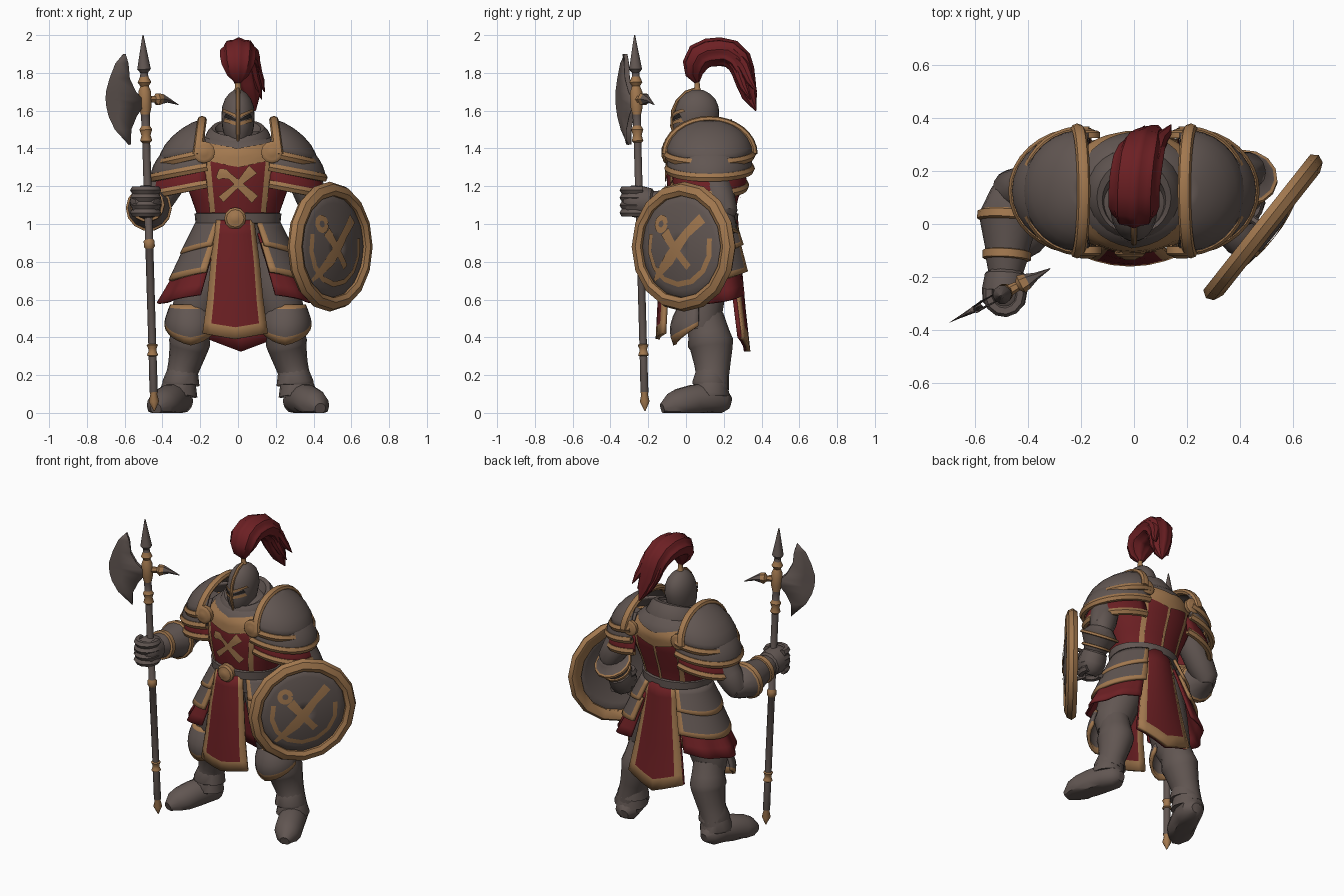
import bpy, bmesh
from math import sin, cos, pi, radians, sqrt
from mathutils import Vector as V

cube = bpy.data.objects.get("Cube")
if cube:
    bpy.data.objects.remove(cube)

STEEL, BRONZE, RED, DARK = range(4)
MATS = []
for label, rgb in (("dark steel", (.12, .093, .084)), ("bronze", (.36, .187, .077)),
                   ("red cloth", (.15, .014, .017)), ("eye slit black", (.02, .017, .016))):
    m = bpy.data.materials.new(label)
    m.use_nodes = True
    m.diffuse_color = (*rgb, 1)
    m.node_tree.nodes["Principled BSDF"].inputs["Base Color"].default_value = (*rgb, 1)
    MATS.append(m)


def span(a, b, n):
    return [a + (b - a) * i / n for i in range(n + 1)]


def surface(name, fn, us, vs, rule=STEEL, thick=0, closed=False, angle=40):
    """Grid skin over fn(u, v); rule is a colour or a function of (u, v)."""
    bm = bmesh.new()
    cols = us[:-1] if closed else us
    grid = [[bm.verts.new(fn(u, v)) for u in cols] for v in vs]
    n = len(cols)
    for j in range(len(vs) - 1):
        for i in range(len(us) - 1):
            k = (i + 1) % n
            f = bm.faces.new((grid[j][i], grid[j][k], grid[j + 1][k], grid[j + 1][i]))
            mid = ((us[i] + us[i + 1]) / 2, (vs[j] + vs[j + 1]) / 2)
            f.material_index = rule(*mid) if callable(rule) else rule
    if closed and not thick:
        for row, v in ((grid[0], vs[0]), (grid[-1], vs[-1])):
            bm.faces.new(row).material_index = rule(0, v) if callable(rule) else rule
    bmesh.ops.recalc_face_normals(bm, faces=bm.faces)
    me = bpy.data.meshes.new(name)
    bm.to_mesh(me)
    bm.free()
    for m in MATS:
        me.materials.append(m)
    ob = bpy.data.objects.new(name, me)
    bpy.context.collection.objects.link(ob)
    if thick:
        mod = ob.modifiers.new("thickness", 'SOLIDIFY')
        mod.thickness, mod.offset = thick, 0
    bpy.ops.object.select_all(action='DESELECT')
    bpy.context.view_layer.objects.active = ob
    ob.select_set(True)
    bpy.ops.object.shade_smooth_by_angle(angle=radians(angle))


def tube(name, pts, n=14, rule=STEEL, ref=(0, 1, 0), squash=1, star=0, floor=False):
    """Tapered tube through (x, y, z, radius) points; squash scales along ref."""
    ref = V(ref)

    def fn(a, k):
        k = int(k)
        t = (V(pts[min(k + 1, len(pts) - 1)][:3]) - V(pts[max(k - 1, 0)][:3])).normalized()
        e = ref.cross(t).normalized()
        r = pts[k][3] * (1 + star * cos(9 * a))
        p = V(pts[k][:3]) + e * cos(a) * r + t.cross(e) * sin(a) * r * squash
        if floor:
            p.z = max(p.z, 0)
        return p
    surface(name, fn, span(0, 2 * pi, n), list(range(len(pts))), rule, closed=True)


def strip(name, pts, place, rule=BRONZE):
    """Flat painted band through (a, b, half width) points, laid on place(a, b)."""
    def fn(u, v):
        k = min(int(v), len(pts) - 2)
        p, q = V(pts[k]), V(pts[k + 1])
        c, d = p.lerp(q, v - k), (q - p).to_2d().normalized()
        return place(c.x - d.y * u * c.z, c.y + d.x * u * c.z)
    surface(name, fn, span(-1, 1, 4), span(0, len(pts) - 1, 6 * (len(pts) - 1)), rule)


def lathe(name, rings, rule=STEEL, n=28, tilt=0):
    """Stack of ellipses: (z, y centre, x radius, y radius); tilt lifts the back."""
    def fn(a, k):
        z, cy, rx, ry = rings[int(k)]
        return V((rx * cos(a), cy + ry * sin(a), z + tilt * sin(a)))
    surface(name, fn, span(0, 2 * pi, n), list(range(len(rings))), rule, closed=True)


# Torso and belt
BODY = [(.9, .09, .19, .15), (1.03, .09, .21, .165), (1.13, .09, .245, .185), (1.27, .11, .295, .215),
        (1.38, .125, .275, .22), (1.44, .135, .21, .19), (1.49, .15, .13, .12)]
lathe("torso", BODY, lambda u, k: RED if 1 < k < 4 else STEEL, 40)
lathe("belt", [(1.0, .09, .21, .17), (1.005, .09, .225, .185), (1.055, .09, .23, .187), (1.06, .09, .21, .17)])


def on_body(side):
    def place(x, z):
        k = max(i for i in range(len(BODY) - 1) if BODY[i][0] <= z)
        _, cy, rx, ry = V(BODY[k]).lerp(V(BODY[k + 1]), (z - BODY[k][0]) / (BODY[k + 1][0] - BODY[k][0]))
        return V((x, cy + side * (ry * sqrt(max(0, 1 - (x / rx) ** 2)) + .008), z))
    return place


for side, word in ((-1, "front"), (1, "back")):
    for s in (1, -1):
        strip(word + "_tunic_stripe", [(s * .135, 1.06, .014), (s * .165, 1.36, .016)], on_body(side))
    strip(word + "_collar_band", [(-.2, 1.39, .045), (0, 1.35, .05), (.2, 1.39, .045)], on_body(side))
strip("back_tunic_seam", [(0, 1.06, .01), (0, 1.34, .01)], on_body(1))
strip("chest_emblem_bar", [(-.09, 1.13, .02), (0, 1.21, .014), (.08, 1.29, .03)], on_body(-1))
strip("chest_emblem_hook", [(.09, 1.13, .025), (-.04, 1.25, .015), (-.08, 1.27, .03), (-.11, 1.24, .01)], on_body(-1))


def disc(name, x, y, z, r, depth):
    profile = [(0, r), (.6, r), (.8, r * .8), (.8, r * .7), (1, r * .35)]
    tube(name, [(x, y + depth * (t + i * .0005), z, q) for i, (t, q) in enumerate(profile)], 12,
         lambda a, k: BRONZE if k != 3 else STEEL, (0, 0, 1))


disc("belt_buckle", -.015, -.08, 1.03, .058, -.055)

# Gorget, helmet and visor
lathe("gorget", [(1.4, .12, .18, .17), (1.44, .11, .185, .175), (1.49, .1, .16, .155), (1.51, .1, .14, .14),
                 (1.505, .09, .12, .12), (1.45, .08, .1, .11)], tilt=.045)
lathe("helmet", [(1.42, .04, .05, .075), (1.46, .04, .07, .095), (1.51, .045, .083, .112), (1.57, .055, .088, .12),
                 (1.62, .06, .084, .113), (1.66, .06, .07, .096), (1.69, .06, .048, .066), (1.71, .06, .02, .03)])


def on_helmet(x, z):
    return V((x, .05 - .122 * sqrt(max(0, 1 - (x / .092) ** 2)), z))


for s in (1, -1):
    strip("eye_slit", [(s * .012, 1.55, .006), (s * .07, 1.575, .011)], on_helmet, DARK)
    strip("brow_trim", [(s * .008, 1.572, .008), (s * .08, 1.602, .008)], on_helmet)
    strip("cheek_trim", [(s * .008, 1.53, .008), (s * .075, 1.55, .01)], on_helmet)
tube("helmet_ridge", [(0, -.05, 1.44, .008), (0, -.073, 1.52, .011), (0, -.068, 1.6, .011), (0, -.045, 1.65, .011),
                      (0, .0, 1.695, .012), (0, .06, 1.715, .012)], 8, BRONZE, (1, 0, 0))
lathe("plume_socket", [(1.7, .06, .025, .025), (1.72, .06, .016, .016), (1.76, .058, .014, .014),
                       (1.78, .056, .02, .02)], BRONZE, 10)
PLUME = [(0, .06, 1.75, .014), (0, .045, 1.79, .045), (0, .05, 1.84, .066), (0, .075, 1.885, .074),
         (0, .12, 1.905, .074), (.005, .18, 1.91, .074), (.015, .235, 1.9, .073), (.03, .28, 1.86, .068),
         (.04, .3, 1.81, .06), (.05, .315, 1.75, .052), (.07, .335, 1.68, .04), (.09, .37, 1.6, .004)]
tube("plume", PLUME, 36, RED, (1, 0, 0), 1.25, .06)
for dx, dy, lift in ((.035, -.03, .06), (-.05, 0, .04), (.05, .005, .1)):
    tube("plume_strand", [(x + dx, y + dy, z + lift * max(0, i - 7) / 4, r * .55)
                          for i, (x, y, z, r) in enumerate(PLUME) if i > 3], 8, RED, (1, 0, 0))


# Tabard panels, with a plain red lining behind the rear one
def tabard(name, rows, cx, side, tip, border=BRONZE):
    end = len(rows) - 1

    def fn(u, v):
        k = min(int(v), end - 1)
        z, y, w = V(rows[k]).lerp(V(rows[k + 1]), v - k)
        return V((cx + u * w, y - side * .035 * u * u, z - tip * (1 - abs(u)) * v / end))
    surface(name, fn, [-1, -.76, -.4, 0, .4, .76, 1], span(0, end - .33, 8) + [end],
            lambda u, v: border if abs(u) > .76 or v > end - .33 else RED, .022)


REAR = [(1.02, .265, .1), (.8, .285, .13), (.6, .305, .165), (.4, .33, .2)]
tabard("front_tabard", [(1.02, -.1, .095), (.8, -.125, .125), (.6, -.14, .145), (.42, -.15, .17)], -.015, -1, .03)
tabard("back_tabard", REAR, .015, 1, .075)
tabard("back_tabard_lining", [(z, y - .012, w) for z, y, w in REAR], .015, 1, .075, RED)

# Hip plates, shoulders, limbs on both sides
for s, word in ((1, "left_"), (-1, "right_")):
    def flare(name, z0, z1, r0, r1, half, rule, pleat=0, thick=.018):
        def fn(a, t):
            rx, ry = V(r0).lerp(V(r1), t)
            k = 1 + pleat * t * cos(9 * a)
            return V((s * rx * cos(a) * k, .1 + ry * sin(a) * k, z0 + (z1 - z0) * t - .03 * t * cos(2 * a)))
        h = radians(half)
        surface(word + name, fn, [-h, -h * .9] + span(-h * .8, h * .8, 16) + [h * .9, h],
                [0, .2, .4, .6, .84, 1], rule, thick)

    hem = lambda a, t: BRONZE if t > .84 or abs(a) > radians(56) else STEEL
    flare("upper_hip_plate", 1.01, .87, (.215, .18), (.3, .225), 62, hem)
    flare("lower_hip_plate", .9, .73, (.265, .205), (.36, .25), 62, hem)
    flare("skirt", .95, .61, (.21, .17), (.41, .245), 60, lambda a, t: RED, .035, .014)

    # Pauldron layers and red sleeve, drooping outwards
    def dome(name, cz, rx, ry, rz, top, colour):
        def fn(a, e):
            c = max(0, cos(e)) ** 1.25
            return V((s * (.2 + rx * cos(a) * c), .125 + ry * sin(a) * cos(e), cz + rz * sin(e) - .05 * cos(a) * c))
        arc = radians(98)
        surface(word + name, fn, span(-arc, arc, 16), span(0, radians(top), 6), colour, .016)
        tube(word + name + "_rim", [(*fn(a, 0), .02) for a in span(-arc, arc, 18)], 6, BRONZE, (0, 0, 1), 1.2)

    dome("upper_pauldron", 1.37, .215, .225, .175, 89, STEEL)
    dome("lower_pauldron", 1.295, .255, .22, .2, 50, STEEL)
    dome("sleeve", 1.205, .25, .19, .2, 50, RED)
    tube(word + "pauldron_inner_trim", [(s * (.215 - .025 * sin(t)), .125 - .235 * cos(t), 1.37 + .182 * sin(t), .02)
                                        for t in span(0, pi, 16)], 8, BRONZE, (1, 0, 0), 1.25)
    disc(word + "chest_rosette", s * .18, -.085, 1.38, .058, -.045)
    disc(word + "back_rosette", s * .18, .325, 1.38, .052, .035)

    # Legs
    tube(word + "thigh", [(s * .12, .1, .92, .13), (s * .18, .09, .7, .13), (s * .235, .075, .53, .118),
                          (s * .25, .09, .44, .09)], 16)
    tube(word + "greave", [(s * .24, .1, .51, .09), (s * .25, .12, .42, .1), (s * .257, .13, .37, .11),
                           (s * .262, .135, .34, .102), (s * .285, .14, .25, .086), (s * .3, .14, .2, .08),
                           (s * .315, .135, .13, .085)], 16, squash=1.1)
    for z, r, x in ((.2, .095, .302), (.14, .1, .318)):
        tube(word + "ankle_plate", [(s * x, .13, z - .05, r), (s * x, .13, z - .045, r + .004),
                                    (s * (x - .01), .135, z + .025, r * .85)], 14)
    tube(word + "boot", [(s * .3, .235, .05, .03), (s * .305, .2, .06, .07), (s * .33, .12, .075, .085),
                         (s * .365, .04, .065, .085), (s * .395, -.03, .045, .085), (s * .42, -.08, .035, .068),
                         (s * .435, -.125, .022, .03)], 14, ref=(0, 0, 1), floor=True)

    def knee(a, t):
        r = .12 * (.85 + .3 * sin(pi * t * .7)) + .012 * cos(a * 2) * sin(pi * t)
        return V((s * (.25 + r * sin(a)), .075 - r * cos(a) * 1.02,
                  .57 - .15 * t - .06 * t * cos(a) + .03 * abs(a) * t))
    surface(word + "knee_guard", knee, span(-1.5, 1.5, 12), [0, .12, .3, .5, .65, .8, 1],
            lambda a, t: BRONZE if t > .8 or t < .12 else STEEL, .018)


# Arms: shoulder to elbow to wrist, with cuffs and fists
def arm(word, elbow, wrist, s):
    e, w = V(elbow), V(wrist)
    top = V((s * .345, .14, 1.25))
    tube(word + "upper_arm", [(s * .3, .14, 1.36, .09), (*top, .088), (*top.lerp(e, .6), .085),
                              (*e, .075), (*(e - V((0, 0, .05))), .045)], 14)
    prof = [(-.15, .045), (0, .075), (.25, .108), (.27, .12), (.36, .122), (.38, .11), (.72, .082), (.73, .092),
            (.82, .092), (.83, .078), (1.05, .06)]
    tube(word + "forearm", [(*e.lerp(w, t), r) for t, r in prof], 14,
         lambda a, k: BRONZE if 2 < k < 5 or 6 < k < 9 else STEEL, (0, 0, 1))
    d = (w - e).normalized()
    tube(word + "fist", [(*(w + d * t), r) for t, r in ((-.02, .055), (0, .078), (.06, .086), (.11, .08), (.14, .05))],
         10, ref=(0, 0, 1), squash=1.05)
    for i in range(4):
        c = w + d * .075 + V((0, 0, -.06 + .04 * i))
        tube(word + "finger", [(*(c + V((.06 * cos(t), -.065 * sin(t), 0))), .023) for t in span(-.5, pi + .3, 8)],
             6, ref=(0, 0, 1))


arm("right_", (-.465, .13, 1.07), (-.485, -.19, 1.11), -1)
arm("left_", (.425, .2, 1.06), (.415, .12, .93), 1)

# Round shield with a painted emblem
CENTRE, ACROSS, OUT = V((.485, -.01, .88)), V((.62, .785, 0)), V((.785, -.62, 0))


def on_shield(lift):
    return lambda a, b: CENTRE + ACROSS * a + V((0, 0, b)) + OUT * (.05 * (1 - (a * a + b * b) / .09) + lift)


surface("shield_face", lambda a, r: on_shield(0)(r * cos(a), r * sin(a)), span(0, 2 * pi, 28),
        [.005, .08, .16, .23, .3], STEEL, .012, True)
RIM = [(.268, -.02), (.272, .03), (.295, .042), (.33, .027), (.342, 0), (.325, -.025), (.268, -.02)]
surface("shield_rim", lambda a, k: CENTRE + OUT * RIM[int(k)][1]
        + (ACROSS * cos(a) + V((0, 0, sin(a)))) * RIM[int(k)][0],
        span(0, 2 * pi, 16), list(range(7)), BRONZE, .004, True)
face = on_shield(.011)
strip("shield_emblem_blade", [(-.18, -.18, .01), (-.06, -.07, .035), (.06, .07, .025), (.15, .15, .03)], face)
strip("shield_emblem_handle", [(-.09, .08, .03), (0, -.03, .02), (.07, -.11, .02)], face)
strip("shield_emblem_ring", [(-.12 + .035 * cos(t), .12 + .035 * sin(t), .015) for t in span(0, 2 * pi, 8)], face)
strip("shield_emblem_arc", [(.205 * cos(t), .2 * sin(t), .014) for t in span(2.8, 6.5, 8)], face)
tube("shield_grip", [(*(CENTRE - OUT * d + V((0, 0, h))), .015) for d, h in
                     ((-.02, -.12), (.07, -.09), (.07, .09), (-.02, .12))], 6)

# Polearm: tapered shaft with fittings, tip, blade and spike
FOOT, TIP = V((-.443, -.217, 0)), V((-.503, -.272, 2))
SHAFT = [(.01, .003), (.06, .027), (.1, .018), (.11, .022), (.3, .021), (.305, .03), (.325, .022), (.34, .022),
         (.36, .03), (.365, .021), (.87, .021), (.88, .029), (.91, .029), (.92, .021), (1.43, .021), (1.44, .032),
         (1.47, .024), (1.5, .034), (1.52, .022), (1.58, .024), (1.62, .034), (1.7, .034), (1.73, .022),
         (1.75, .036), (1.78, .022), (1.8, .02), (1.82, .036), (2, .003)]
tube("polearm_shaft", [(*FOOT.lerp(TIP, z / 2), r) for z, r in SHAFT], 10,
     lambda a, k: BRONZE if k < 3 or 4 < k < 9 or 10 < k < 13 or 14 < k < 18 or 19 < k < 24 else STEEL)
SIDEWAYS, FLAT = V((-.88, -.47, 0)), V((.47, -.88, 0))
EDGE = [(.115, .12, 1.9), (.1, .17, 1.85), (.095, .208, 1.77), (.06, .232, 1.7), (.02, .235, 1.66),
        (.02, .232, 1.62), (.06, .22, 1.57), (.095, .185, 1.5), (.1, .105, 1.42)]


def blade(u, k):
    inner, outer, z = EDGE[int(k)]
    return FOOT.lerp(TIP, z / 2) + SIDEWAYS * (outer + (inner - outer) * abs(u)) + FLAT * .014 * u


surface("axe_blade", blade, [-1, -.35, 0, .35, 1], list(range(len(EDGE))), STEEL, .003, angle=25)
hub = FOOT.lerp(TIP, .83)
tube("rear_spike", [(*(hub - SIDEWAYS * d + V((0, 0, h))), r) for d, h, r in
                    ((.02, 0, .022), (.06, 0, .018), (.075, .0, .036), (.1, .002, .03), (.14, -.005, .014),
                     (.2, -.028, .002))], 6, lambda a, k: BRONZE if k < 3 else STEEL, (0, 0, 1))
